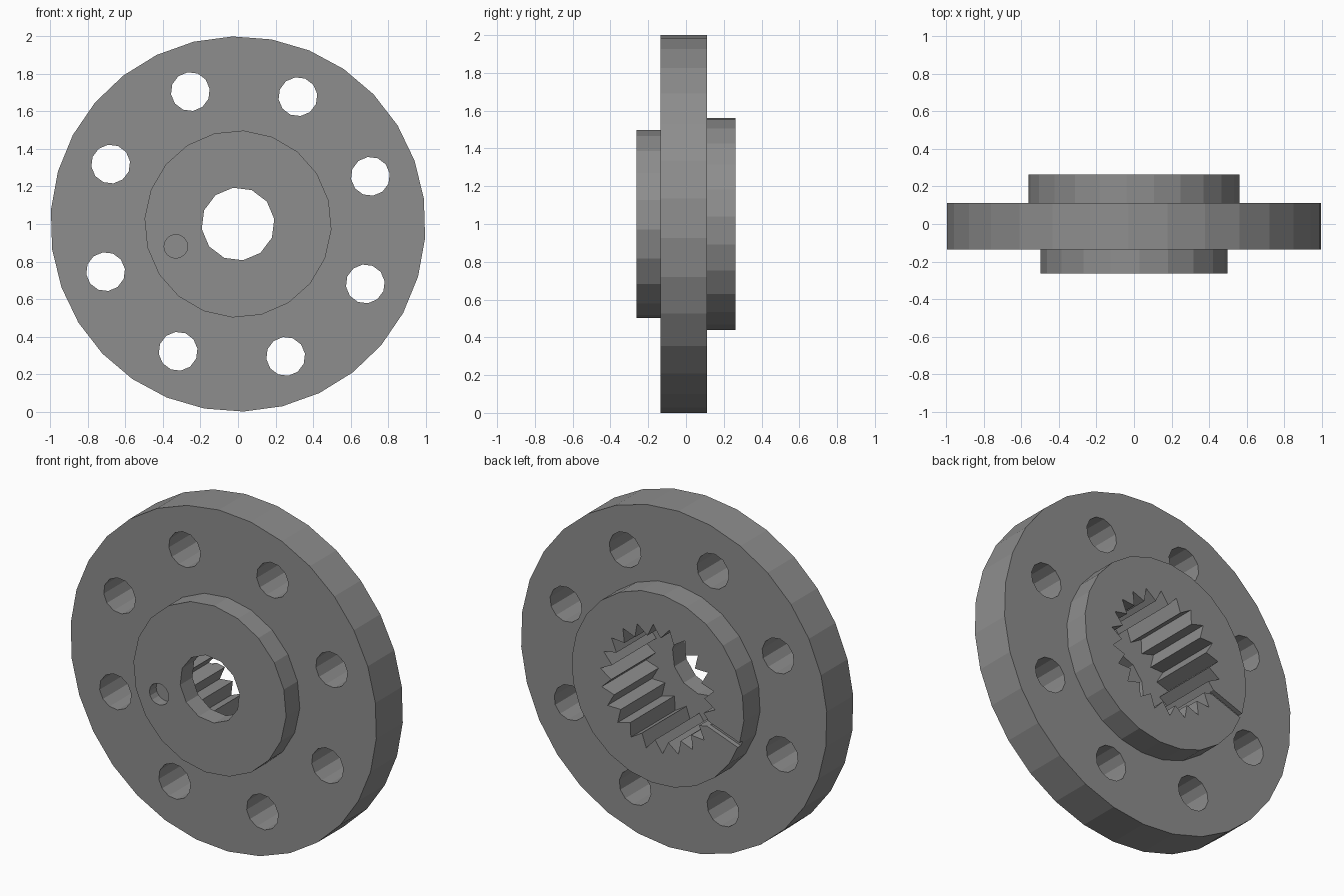
import bpy, bmesh
from math import sin, cos, radians, pi

if "Cube" in bpy.data.objects:
    bpy.data.objects.remove(bpy.data.objects["Cube"])

PHASE = radians(19.8)   # angle of bolt pattern, dimple and groove


def prism(name, pts, y0, y1):
    """Extrude an outline in the x/z plane from y0 to y1."""
    bm = bmesh.new()
    face = bm.faces.new([bm.verts.new((x, y0, z)) for x, z in pts])
    ext = bmesh.ops.extrude_face_region(bm, geom=[face])
    verts = [g for g in ext["geom"] if isinstance(g, bmesh.types.BMVert)]
    bmesh.ops.translate(bm, verts=verts, vec=(0, y1 - y0, 0))
    bmesh.ops.recalc_face_normals(bm, faces=bm.faces[:])
    mesh = bpy.data.meshes.new(name)
    bm.to_mesh(mesh)
    bm.free()
    obj = bpy.data.objects.new(name, mesh)
    bpy.context.collection.objects.link(obj)
    return obj


def ring(n, radii, start=0.0, cx=0.0, cz=1.0):
    """Closed outline; several radii alternate around it."""
    return [(cx + radii[i % len(radii)] * cos(start + 2 * pi * i / n),
             cz + radii[i % len(radii)] * sin(start + 2 * pi * i / n))
            for i in range(n)]


def combine(body, tool, operation):
    mod = body.modifiers.new(tool.name, 'BOOLEAN')
    mod.operation = operation
    mod.solver = 'EXACT'
    mod.object = tool
    bpy.context.view_layer.objects.active = body
    bpy.ops.object.modifier_apply(modifier=mod.name)
    bpy.data.objects.remove(tool)


# Flange disc with a hub on each side
body = prism("splined_flange", ring(30, [1.0], radians(7.7)), -0.135, 0.112)
combine(body, prism("front_hub", ring(20, [0.499], radians(86.6)), -0.263, -0.04), 'UNION')
combine(body, prism("rear_hub", ring(24, [0.563], radians(4)), 0.02, 0.263), 'UNION')

# Ring of bolt holes
for k in range(8):
    a = PHASE + k * pi / 4
    hole = ring(12, [0.104], radians(8), 0.75 * cos(a), 1 + 0.75 * sin(a))
    combine(body, prism("bolt_hole", hole, -0.4, 0.4), 'DIFFERENCE')

# Toothed socket from the rear, and narrower bore through the front
combine(body, prism("spline_socket", ring(44, [0.375, 0.305], PHASE), -0.15, 0.4), 'DIFFERENCE')
combine(body, prism("shaft_bore", ring(12, [0.195], radians(8)), -0.4, 0.0), 'DIFFERENCE')

# Blind dimple in the front hub
a = PHASE + pi
dimple = ring(16, [0.063], 0, 0.352 * cos(a), 1 + 0.352 * sin(a))
combine(body, prism("dimple", dimple, -0.4, -0.2), 'DIFFERENCE')

# Radial groove across the rear hub face
w = 0.016
groove = [(r * cos(a) - t * sin(a), 1 + r * sin(a) + t * cos(a))
          for r, t in ((0.32, -w), (0.65, -w), (0.65, w), (0.32, w))]
combine(body, prism("groove", groove, 0.235, 0.4), 'DIFFERENCE')

# Dark grey metal
steel = bpy.data.materials.new("dark_steel")
steel.diffuse_color = (0.27, 0.27, 0.27, 1)
steel.use_nodes = True
steel.node_tree.nodes["Principled BSDF"].inputs["Base Color"].default_value = steel.diffuse_color
body.data.materials.clear()
body.data.materials.append(steel)
